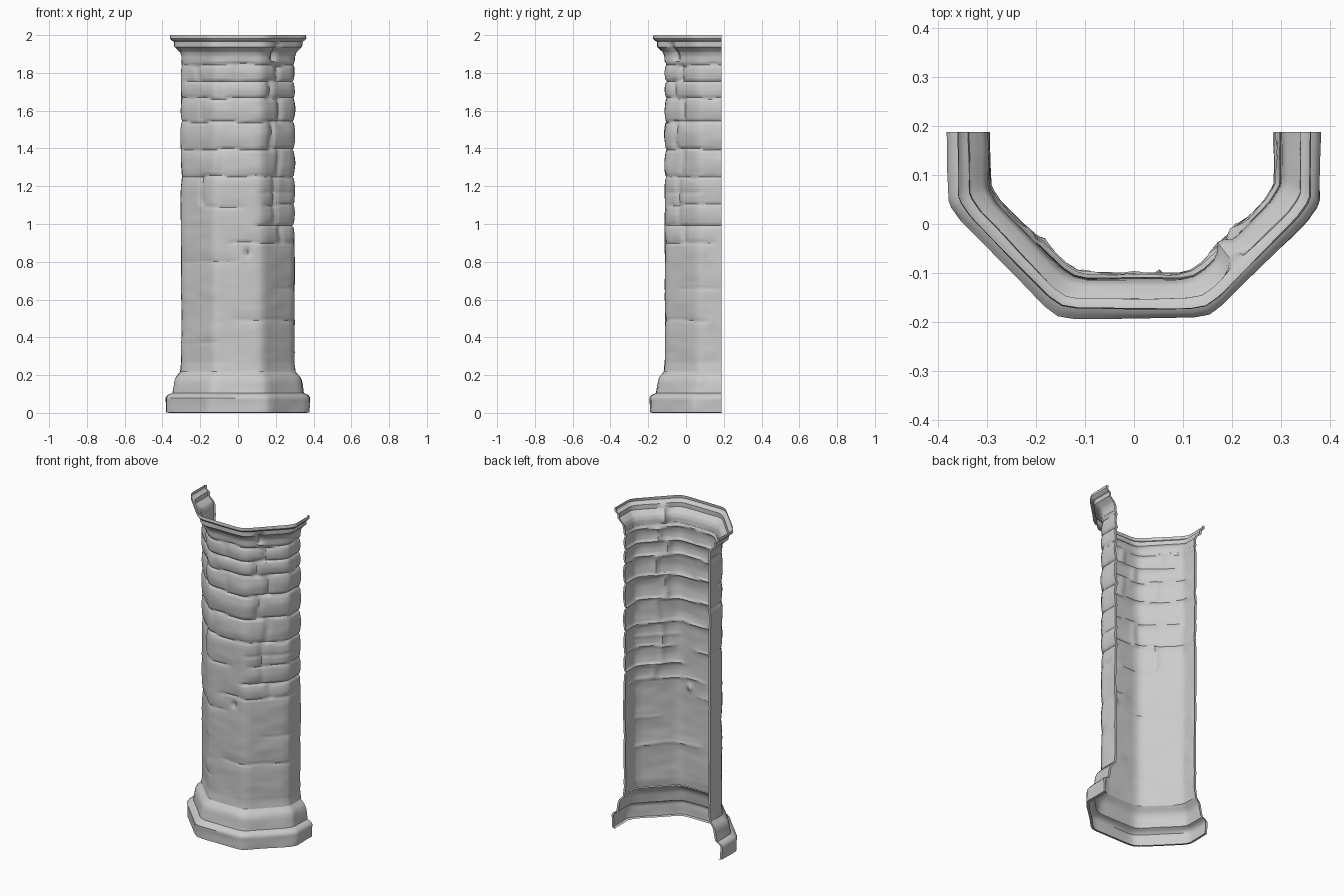
import bpy, bmesh, math
from mathutils import Vector, noise

if "Cube" in bpy.data.objects:
    bpy.data.objects.remove(bpy.data.objects["Cube"])

# Half-octagon plan of unit apothem, open at the back; scaled about (0, CY)
K = math.tan(math.pi / 8)
CY = 0.188
PLAN = [Vector(p) for p in ((-1, 0), (-1, -K), (-K, -1), (K, -1), (1, -K), (1, 0))]
STEPS = (9, 18, 18, 18, 9)

# Plan parameters: s = facet number + fraction (2..3 is the front facet)
S = [i + j / n for i, n in enumerate(STEPS) for j in range(n)] + [5.0]

# Mortar lines: z, s start, s end, depth
LINES = [
    (1.84, 0, 5, .013), (1.755, 1.2, 5, .015), (1.665, 0.5, 5, .015),
    (1.54, 0, 5, .016), (1.395, 1.0, 5, .015), (1.25, 0, 5, .013),
    (1.09, 1.8, 2.5, .008), (1.10, 3.2, 5, .010), (.99, 3.0, 5, .014),
    (.90, 2.4, 4.6, .009), (.80, 1.0, 2.4, .006), (1.17, 3.1, 4.1, .007),
    (.66, 3.5, 4.8, .005), (.49, 2.5, 4.3, .007), (.37, 1.2, 2.0, .005),
]
# Vertical joints: s, z bottom, z top, depth
JOINTS = [
    (2.5, 1.755, 1.84, .008), (3.5, 1.755, 1.84, .013), (1.5, 1.755, 1.84, .008),
    (3.25, 1.665, 1.755, .013), (2.15, 1.665, 1.755, .008),
    (3.55, 1.54, 1.665, .013), (2.5, 1.54, 1.665, .006), (1.6, 1.54, 1.665, .007),
    (3.3, 1.395, 1.54, .013), (3.5, 1.25, 1.395, .010), (2.1, 1.25, 1.395, .006),
    (3.4, 1.10, 1.25, .012), (1.6, 1.10, 1.25, .010),
    (3.4, .99, 1.10, .009), (3.6, .90, .99, .009),
]


def bump(x, w):
    return math.exp(-(x / w) ** 2)


def step(a, b, x, soft):
    """1 between a and b with soft ends."""
    lo = min(max((x - a) / soft + .5, 0), 1)
    hi = min(max((b - x) / soft + .5, 0), 1)
    return lo * hi


def rough(s, z, amount):
    p = Vector((s * .9, z * 7, 3.1))
    return amount * (noise.noise(p) + .5 * noise.noise(p * 2.7))


def stone(s, z):
    """Relief of the shaft: worn surface with mortar grooves."""
    d = rough(s, z, .004) + .003
    for lz, a, b, depth in LINES:
        wob = .012 * noise.noise(Vector((s * 1.7, lz * 9, 0)))
        weight = depth * step(a - .1, b + .1, s, .2)
        if s < 1.6:
            weight *= .6
        dz = z - lz - wob
        d -= weight * max(bump(dz, .010), .45 * bump(dz, .035))
    for js, a, b, depth in JOINTS:
        wob = .05 * noise.noise(Vector((js * 5, z * 12, 1)))
        d -= depth * bump(s - js - wob, .07) * step(a, b, z, .02)
    # small pit in the front facet
    d -= .018 * bump(s - 2.71, .05) * bump(z - .85, .02)
    return d


def moulding(s, z):
    d = rough(s, z, .005)
    # broken joint running up through the cap
    d -= .022 * bump(s - 3.35, .07) * step(1.86, 1.955, z, .03)
    # crack along the plinth step
    d -= .006 * step(1.1, 2.4, s, .3) * bump(z - .095, .008)
    return d


def sweep(name, profile, relief, dz=.012):
    """Sweep a (radius, z) profile round the plan, adding relief outward."""
    rows = []
    for (r0, z0), (r1, z1) in zip(profile, profile[1:]):
        n = max(1, round(math.hypot(r1 - r0, z1 - z0) / dz))
        rows += [(r0 + (r1 - r0) * i / n, z0 + (z1 - z0) * i / n) for i in range(n)]
    rows.append(profile[-1])
    bm = bmesh.new()
    grid = []
    for r, z in rows:
        line = []
        for s in S:
            i = min(int(s), 4)
            p = PLAN[i].lerp(PLAN[i + 1], s - i)
            corner = min(abs(s - c) for c in (1, 2, 3, 4))
            rad = r + relief(s, z) - .006 * bump(corner, .07)
            line.append(bm.verts.new((p.x * rad, CY + p.y * rad, z)))
        # narrow return lip at both open back edges
        for v, at in ((line[0], 0), (line[-1], len(line))):
            lip = bm.verts.new((v.co.x - math.copysign(.014, v.co.x), v.co.y, z))
            line.insert(0, lip) if at == 0 else line.append(lip)
        grid.append(line)
    for a, b in zip(grid, grid[1:]):
        for j in range(len(a) - 1):
            bm.faces.new((a[j], a[j + 1], b[j + 1], b[j]))
    mesh = bpy.data.meshes.new(name)
    bm.to_mesh(mesh)
    bm.free()
    ob = bpy.data.objects.new(name, mesh)
    bpy.context.collection.objects.link(ob)
    bpy.context.view_layer.objects.active = ob
    bpy.ops.object.select_all(action='DESELECT')
    ob.select_set(True)
    bpy.ops.object.shade_smooth_by_angle(angle=math.radians(40))
    return ob


# Plinth with a turned-in foot, a step and a sloping shoulder
sweep("plinth", [(.362, 0), (.378, .003), (.380, .08), (.370, .095), (.346, .105),
                 (.336, .17), (.328, .19), (.302, .22)], moulding)

# Stone shaft
sweep("shaft", [(.302, .22), (.296, .27), (.298, 1.2), (.300, 1.86)], stone, .0095)

# Cap: hollow curve, band and projecting top lip
sweep("cap", [(.300, 1.86), (.301, 1.89), (.308, 1.91), (.326, 1.928), (.338, 1.938),
              (.339, 1.965), (.352, 1.972), (.361, 1.982), (.359, 2.0)], moulding, .008)
